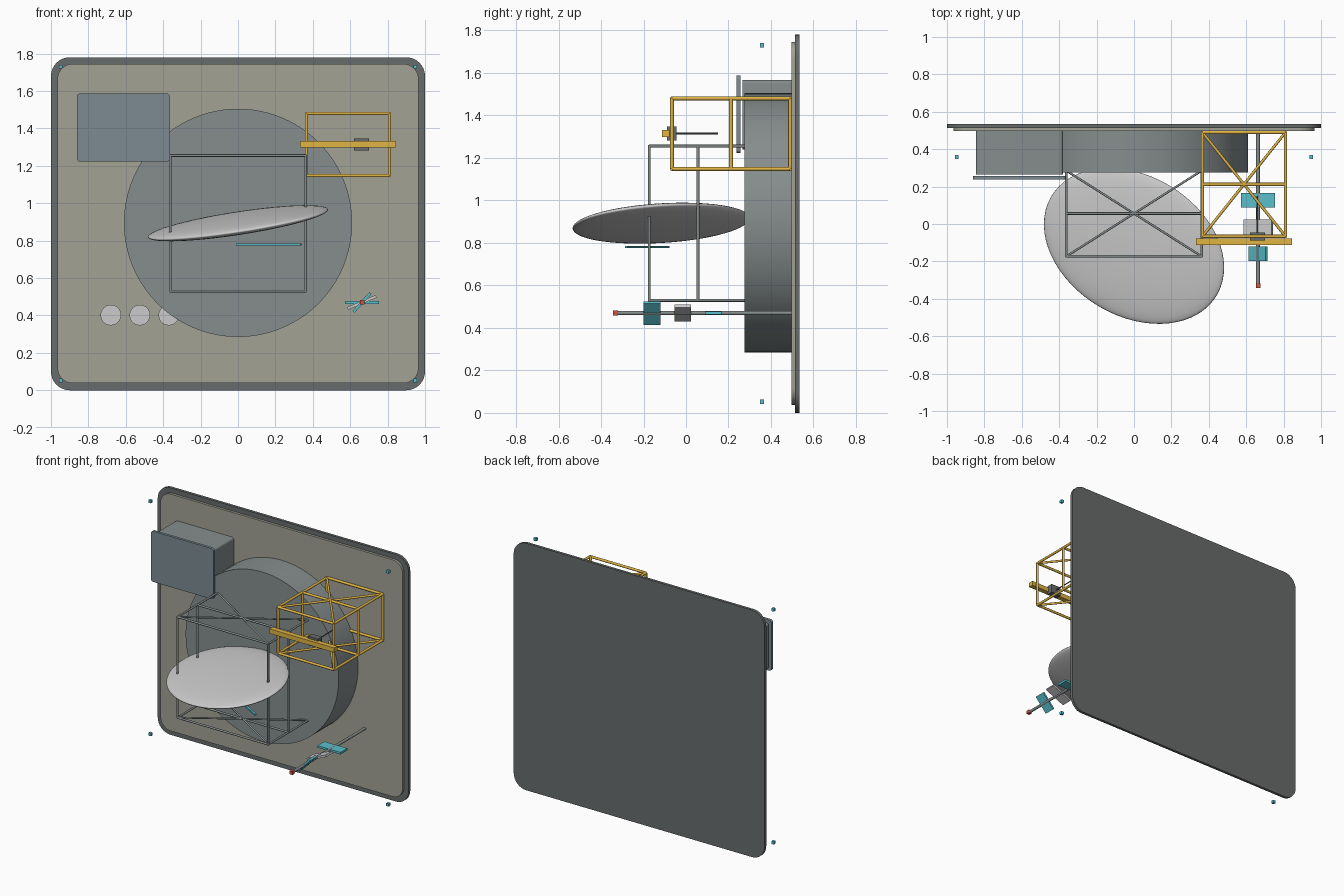
import bpy, bmesh, math
from mathutils import Matrix, Vector

if "Cube" in bpy.data.objects:
    bpy.data.objects.remove(bpy.data.objects["Cube"])


def material(name, rgb):
    m = bpy.data.materials.new(name)
    m.diffuse_color = (*rgb, 1)
    m.use_nodes = True
    m.node_tree.nodes["Principled BSDF"].inputs["Base Color"].default_value = m.diffuse_color
    return m


DARK = material("dark_grey", (0.14, 0.15, 0.15))
STEEL = material("steel", (0.24, 0.27, 0.27))
TAN = material("warm_grey", (0.36, 0.36, 0.30))
SLATE = material("blue_grey", (0.20, 0.26, 0.29))
GOLD = material("gold", (0.75, 0.46, 0.06))
TEAL = material("teal", (0.10, 0.52, 0.60))
RED = material("red", (0.65, 0.08, 0.04))
PALE = material("pale_grey", (0.6, 0.6, 0.6))


def finish(name, bm, mat, smooth=False):
    bmesh.ops.recalc_face_normals(bm, faces=bm.faces)
    me = bpy.data.meshes.new(name)
    bm.to_mesh(me)
    bm.free()
    ob = bpy.data.objects.new(name, me)
    bpy.context.collection.objects.link(ob)
    me.materials.append(mat)
    if smooth:
        bpy.ops.object.select_all(action='DESELECT')
        ob.select_set(True)
        bpy.context.view_layer.objects.active = ob
        bpy.ops.object.shade_smooth_by_angle(angle=math.radians(35))
    return ob


def box(name, centre, size, mat, axis='Y', angle=0):
    bm = bmesh.new()
    m = (Matrix.Translation(centre) @ Matrix.Rotation(math.radians(angle), 4, axis)
         @ Matrix.Diagonal((*size, 1)))
    bmesh.ops.create_cube(bm, size=1, matrix=m)
    return finish(name, bm, mat)


def add_tube(bm, a, b, r, sides=12):
    a, b = Vector(a), Vector(b)
    d = b - a
    m = (Matrix.Translation((a + b) / 2)
         @ d.to_track_quat('Z', 'Y').to_matrix().to_4x4())
    bmesh.ops.create_cone(bm, cap_ends=True, segments=sides, radius1=r, radius2=r,
                          depth=d.length, matrix=m)


def tube(name, a, b, r, mat, sides=16):
    bm = bmesh.new()
    add_tube(bm, a, b, r, sides)
    return finish(name, bm, mat, True)


def rounded_plate(name, x0, x1, z0, z1, y0, y1, r, mat):
    bm = bmesh.new()
    corners = [(x1 - r, z1 - r, 0), (x0 + r, z1 - r, 90),
               (x0 + r, z0 + r, 180), (x1 - r, z0 + r, 270)]
    pts = []
    for cx, cz, start in corners:
        for i in range(9):
            t = math.radians(start + i * 90 / 8)
            pts.append(bm.verts.new((cx + r * math.cos(t), y0, cz + r * math.sin(t))))
    face = bm.faces.new(pts)
    ext = bmesh.ops.extrude_face_region(bm, geom=[face], use_keep_orig=True)
    moved = [v for v in ext["geom"] if isinstance(v, bmesh.types.BMVert)]
    bmesh.ops.translate(bm, vec=(0, y1 - y0, 0), verts=moved)
    return finish(name, bm, mat, True)


def cage(name, x0, x1, z0, z1, y0, y1, r, mat):
    bm = bmesh.new()
    # three rectangular frames from front to back
    for y in (y0, (y0 + y1) / 2, y1):
        for x in (x0, x1):
            add_tube(bm, (x, y, z0), (x, y, z1), r)
        for z in (z0, z1):
            add_tube(bm, (x0, y, z), (x1, y, z), r)
    # long rails and crossed braces, top and bottom
    for z in (z0, z1):
        for x, other in ((x0, x1), (x1, x0)):
            add_tube(bm, (x, y0, z), (x, y1, z), r)
            add_tube(bm, (x, y0, z), (other, y1, z), r * 0.85)
    return finish(name, bm, mat, True)


# wall plate and inset panel
rounded_plate("back_plate", -1, 1, 0, 1.78, 0.514, 0.534, 0.10, DARK)
rounded_plate("front_panel", -0.965, 0.965, 0.038, 1.745, 0.496, 0.515, 0.08, TAN)

# large drum
tube("drum", (0, 0.275, 0.895), (0, 0.5, 0.895), 0.61, STEEL, 96)

# equipment case with its cover
rounded_plate("case_body", -0.845, -0.38, 1.24, 1.567, 0.265, 0.5, 0.015, STEEL)
rounded_plate("case_cover", -0.862, -0.363, 1.222, 1.587, 0.238, 0.257, 0.02, SLATE)

# row of round buttons on the panel
for i in range(3):
    x = -0.68 + i * 0.155
    tube(f"button_{i + 1}", (x, 0.465, 0.402), (x, 0.5, 0.402), 0.055, PALE, 32)

# open frames
cage("centre_frame", -0.362, 0.362, 0.53, 1.255, -0.173, 0.285, 0.007, STEEL)
cage("side_frame", 0.366, 0.81, 1.148, 1.48, -0.066, 0.49, 0.009, GOLD)

# tilted lens-shaped body
bm = bmesh.new()
tilt = Vector((0, 0, 1)).rotation_difference(Vector((-0.18, -0.116, 1)))
m = (Matrix.Translation((0, -0.117, 0.893)) @ tilt.to_matrix().to_4x4()
     @ Matrix.Rotation(math.radians(-29.5), 4, 'Z')
     @ Matrix.Diagonal((0.518, 0.381, 0.043, 1)))
bmesh.ops.create_uvsphere(bm, u_segments=64, v_segments=32, radius=1, matrix=m)
lens = finish("lens_body", bm, PALE)
for p in lens.data.polygons:
    p.use_smooth = True

# slim bar under the lens
box("lens_bar", (0.165, -0.183, 0.78), (0.396, 0.014, 0.01), TEAL, 'Z', -30)

# gold beam, its slider and needle
box("beam", (0.588, -0.095, 1.315), (0.515, 0.036, 0.033), GOLD)
box("slider", (0.66, -0.067, 1.315), (0.08, 0.045, 0.064), DARK)
tube("needle", (0.66, -0.09, 1.315), (0.66, 0.15, 1.315), 0.004, DARK, 10)

# lower rod with twisted blades and a red tip
tube("rod", (0.663, -0.32, 0.47), (0.663, 0.5, 0.47), 0.01, STEEL)
box("rod_tip", (0.663, -0.331, 0.47), (0.024, 0.024, 0.024), RED)
for i, (y, length, angle, mat) in enumerate([(-0.16, 0.135, -48, TEAL),
                                             (-0.016, 0.165, -23, PALE),
                                             (0.128, 0.183, 0, TEAL)]):
    box(f"blade_{i + 1}", (0.663, y, 0.47), (length, 0.078, 0.015), mat, 'Y', angle)

# small corner markers
for sx in (-1, 1):
    for z in (0.052, 1.73):
        box(f"corner_marker_{'left' if sx < 0 else 'right'}_{'top' if z > 1 else 'bottom'}",
            (sx * 0.948, 0.358, z), (0.02, 0.02, 0.02), TEAL)
